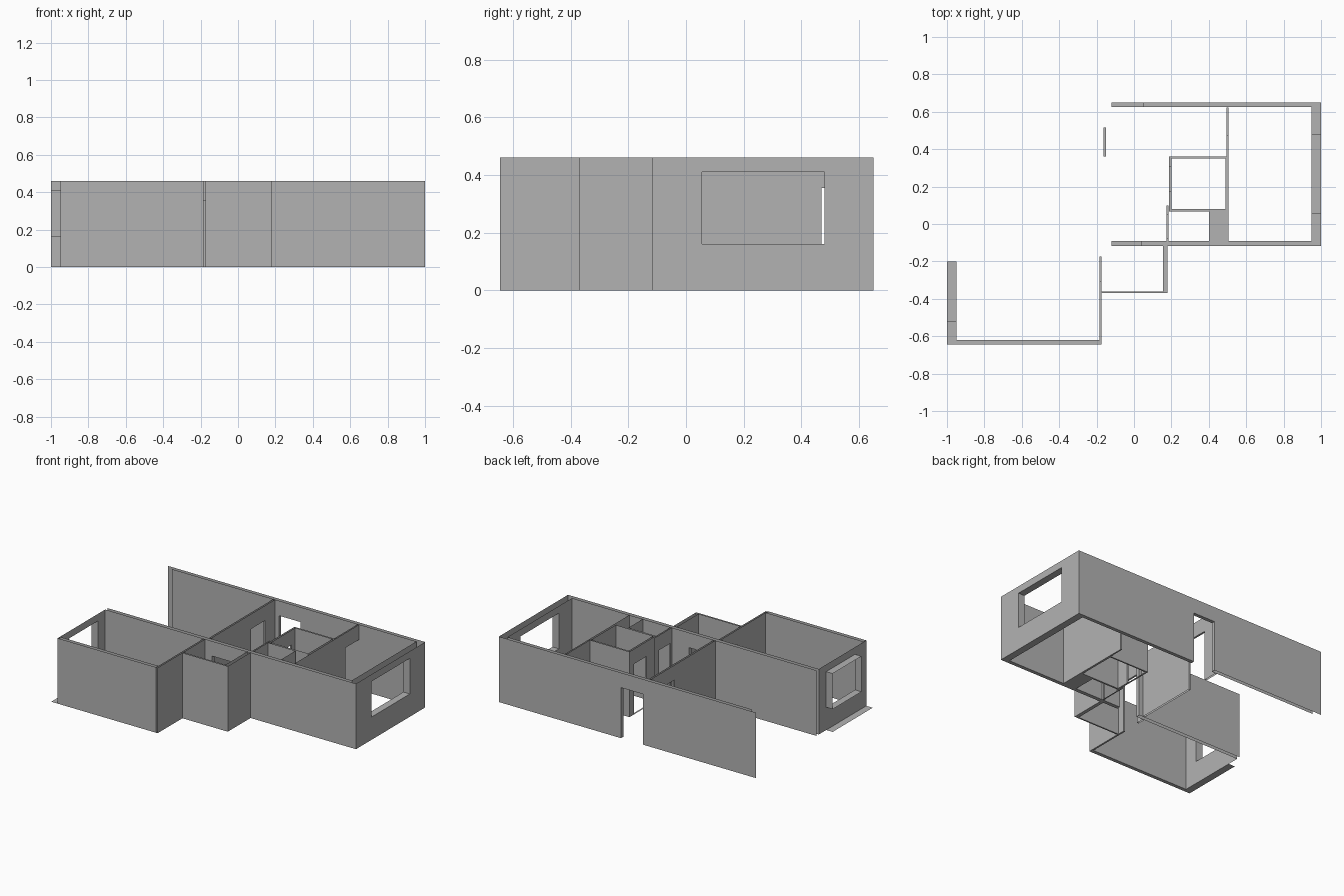
import bpy
import bmesh

old = bpy.data.objects.get("Cube")
if old:
    bpy.data.objects.remove(old, do_unlink=True)

HEIGHT = 0.46
DOOR = 0.355
SILL, HEAD = 0.16, 0.41

# Single plaster colour
plaster = bpy.data.materials.new("plaster_grey")
plaster.use_nodes = True
grey = (0.45, 0.45, 0.45, 1)
plaster.diffuse_color = grey
plaster.node_tree.nodes["Principled BSDF"].inputs["Base Color"].default_value = grey


def quad(bm, axis, points):
    """Add a face from (along, across, z) points; axis is the running direction."""
    swap = axis == "y"
    bm.faces.new([bm.verts.new((c, a, z) if swap else (a, c, z)) for a, c, z in points])


def upright(bm, axis, pos, a, b, low, high):
    quad(bm, axis, [(a, pos, low), (b, pos, low), (b, pos, high), (a, pos, high)])


def level(bm, axis, a, b, c, d, z):
    quad(bm, axis, [(a, c, z), (b, c, z), (b, d, z), (a, d, z)])


def sheet(bm, axis, pos, start, end, holes):
    """One wall skin, split around its openings."""
    at = start
    for a, b, low, high in holes:
        if a > at:
            upright(bm, axis, pos, at, a, 0, HEIGHT)
        if low > 0:
            upright(bm, axis, pos, a, b, 0, low)
        upright(bm, axis, pos, a, b, high, HEIGHT)
        at = b
    if end > at:
        upright(bm, axis, pos, at, end, 0, HEIGHT)


def wall(name, axis, skins, across, base=None, holes=()):
    """Open-topped hollow wall: skins, base strip and opening reveals."""
    bm = bmesh.new()
    for pos, start, end in skins:
        sheet(bm, axis, pos, start, end, holes)
    c, d = across
    if base:
        level(bm, axis, *base, c, d, 0)
    for a, b, low, high in holes:
        level(bm, axis, a, b, c, d, high)
        if low > 0:
            level(bm, axis, a, b, c, d, low)
        for side in (a, b):
            quad(bm, axis, [(side, c, low), (side, d, low), (side, d, high), (side, c, high)])
    mesh = bpy.data.meshes.new(name)
    bm.to_mesh(mesh)
    bm.free()
    mesh.materials.append(plaster)
    bpy.context.collection.objects.link(bpy.data.objects.new(name, mesh))


def door(a, b):
    return [(a, b, 0, DOOR)]


def window(a, b):
    return [(a, b, SILL, HEAD)]


# Long outer walls
wall("back_wall", "x", [(0.65, -1, 1), (0.625, -0.95, 0.95)], (0.625, 0.65),
     (0.05, 1), door(-0.12, 0.05))
wall("middle_wall", "x", [(-0.118, -0.95, 1), (-0.092, -0.95, 0.95)], (-0.118, -0.092),
     (0.04, 1), door(-0.12, 0.04))
wall("front_wall", "x", [(-0.645, -0.95, -0.185), (-0.62, -0.95, -0.185)], (-0.645, -0.62),
     (-0.95, -0.185))

# End walls with windows; the one at the front room has only its inner skin
wall("end_window_wall", "y", [(1, -0.118, 0.65), (0.95, -0.092, 0.625)], (0.95, 1),
     (-0.092, 0.625), window(0.055, 0.48))
wall("front_room_window_wall", "y", [(-0.95, -0.645, -0.118)], (-1, -0.95),
     (-0.645, -0.2), window(-0.52, -0.2))

# Cross walls beside the hall
wall("front_room_partition", "y", [(-0.185, -0.645, -0.118), (-0.173, -0.645, -0.118)],
     (-0.185, -0.173), (-0.645, -0.31), door(-0.31, -0.175))
wall("back_room_partition", "y", [(-0.163, -0.092, 0.625), (-0.15, -0.092, 0.625)],
     (-0.163, -0.15), None, door(0.36, 0.515))

# Entrance projection
wall("entrance_front_wall", "x", [(-0.37, -0.173, 0.18), (-0.36, -0.173, 0.155)],
     (-0.37, -0.36), (-0.173, 0.18))
wall("entrance_side_wall", "y", [(0.18, -0.37, -0.118), (0.155, -0.36, -0.118)],
     (0.155, 0.18), (-0.36, -0.118))

# Small rooms in the core
wall("closet_door_wall", "y", [(0.175, -0.092, 0.1), (0.185, -0.092, 0.1)],
     (0.175, 0.185), (-0.092, 0.1), door(-0.08, 0.05))
wall("bathroom_door_wall", "y", [(0.187, 0.07, 0.36), (0.2, 0.08, 0.35)],
     (0.187, 0.2), (0.07, 0.36), door(0.17, 0.31))
wall("bathroom_back_wall", "x", [(0.36, 0.187, 0.505), (0.35, 0.2, 0.49)],
     (0.35, 0.36), (0.187, 0.505))
wall("bathroom_front_wall", "x", [(0.068, 0.187, 0.4), (0.08, 0.2, 0.49)],
     (0.068, 0.08), (0.187, 0.505))
wall("bathroom_side_wall", "y", [(0.49, 0.08, 0.35), (0.505, 0.08, 0.36)],
     (0.49, 0.505), (0.08, 0.35))
wall("service_shaft", "y", [(0.4, -0.092, 0.068), (0.505, -0.092, 0.08)],
     (0.4, 0.505), (-0.092, 0.07))
wall("bedroom_partition", "y", [(0.495, 0.36, 0.625), (0.505, 0.36, 0.625)],
     (0.495, 0.505), (0.36, 0.47), door(0.47, 0.622))
